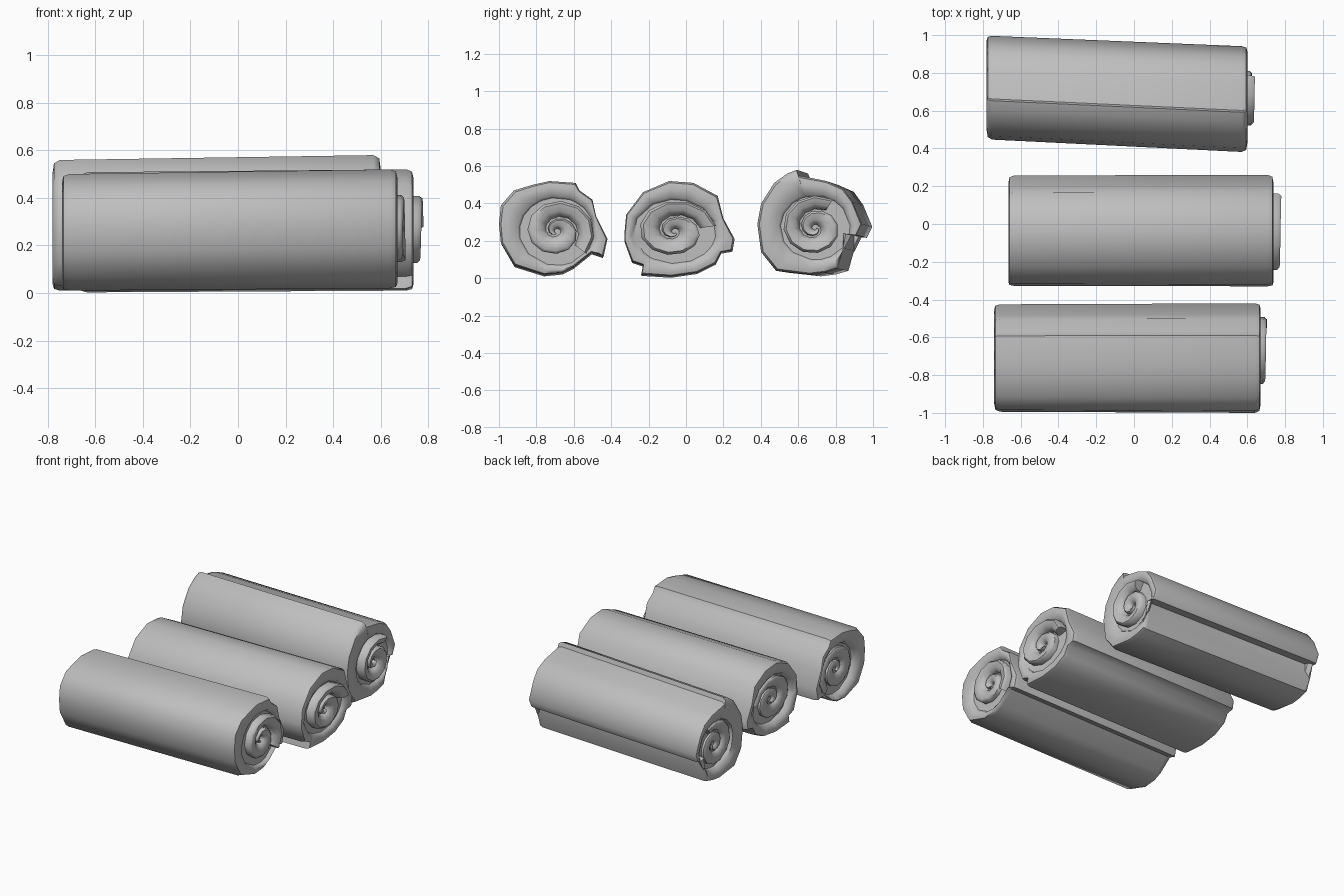
import bpy, bmesh, math
from mathutils import Vector

if "Cube" in bpy.data.objects:
    bpy.data.objects.remove(bpy.data.objects["Cube"])

fabric = bpy.data.materials.new("grey fabric")
fabric.use_nodes = True
GREY = (0.52, 0.52, 0.52, 1)
fabric.diffuse_color = GREY
fabric.node_tree.nodes["Principled BSDF"].inputs["Base Color"].default_value = GREY


def make_object(name, bm, angle):
    bmesh.ops.recalc_face_normals(bm, faces=bm.faces)
    mesh = bpy.data.meshes.new(name)
    bm.to_mesh(mesh)
    bm.free()
    mesh.materials.append(fabric)
    obj = bpy.data.objects.new(name, mesh)
    bpy.context.collection.objects.link(obj)
    bpy.ops.object.select_all(action='DESELECT')
    obj.select_set(True)
    bpy.context.view_layer.objects.active = obj
    bpy.ops.object.shade_smooth_by_angle(angle=math.radians(angle))
    return obj


def bridge(bm, rings, closed):
    """Skin neighbouring rows of vertices with quads."""
    for a, b in zip(rings, rings[1:]):
        n = len(a)
        for i in range(n if closed else n - 1):
            j = (i + 1) % n
            bm.faces.new((a[i], a[j], b[j], b[i]))


def build_body(name, outline, x0, x1, core, size, skew, grow):
    """Outer wrap: outline lofted along x, rolled edges, sunken ends."""
    bm = bmesh.new()
    centre = Vector(core)

    def ring(x, toward_core, inset=1.0):
        near_left = (x1 - x) / (x1 - x0)
        shift = Vector(skew) * near_left
        row = []
        for p in outline:
            d = Vector(p) / 100 - centre
            a = math.atan2(d.y / size[1], d.x / size[0])
            rim = Vector((math.cos(a) * size[0], math.sin(a) * size[1])) * inset
            q = centre + d.lerp(rim, toward_core) * (1 + (grow - 1) * near_left) + shift
            row.append(bm.verts.new((x, q.x, q.y)))
        return row

    rings = [ring(x0 + 0.045, 1, 0.95), ring(x0 + 0.015, 1, 1.03), ring(x0, 0.4),
             ring(x0 + 0.006, 0.1), ring(x0 + 0.03, 0),
             ring(x1 - 0.03, 0), ring(x1 - 0.006, 0.1), ring(x1, 0.4),
             ring(x1 - 0.008, 1, 1.04), ring(x1 - 0.025, 1, 0.98)]
    bridge(bm, rings, True)
    bm.faces.new(rings[0])
    bm.faces.new(rings[-1])
    return make_object(name, bm, 52)


def build_coil(name, x_base, x_tip, core, size, start, turns, shift=(0, 0)):
    """Inner layers: a rounded ribbon winding inwards on the end."""
    bm = bmesh.new()
    steps = int(turns * 12)
    section = ((0, 0), (0, 0.8), (0.15, 1), (0.6, 0.9), (0.9, 0.55), (1, 0))

    def radius(t):
        return max(1 - 0.9 * t ** 1.25, 0.04)

    rows = []
    for i in range(steps + 1):
        t = i / steps
        a = start + t * turns * math.tau
        width = 0.92 * (radius(t) - radius(t + 1 / turns))
        tip = x_tip - (x_tip - x_base) * 0.45 * t
        row = []
        for across, height in section:
            r = radius(t) - width * across
            row.append(bm.verts.new((x_base + (tip - x_base) * height,
                                     core[0] + shift[0] + math.cos(a) * size[0] * r,
                                     core[1] + shift[1] + math.sin(a) * size[1] * r)))
        rows.append(row)
    bridge(bm, rows, False)
    bm.faces.new(rows[0])
    bm.faces.new(rows[-1])
    return make_object(name, bm, 50)


# Cross-sections (y, z) in hundredths, with the loose flap of each roll
front_outline = [(-100, 29), (-99, 39), (-92, 47), (-82, 50), (-73, 52), (-59, 51), (-57, 47),
                 (-50, 42), (-48, 33), (-42, 21), (-44, 12), (-50, 14), (-60, 6),
                 (-66, 3), (-76, 2), (-92, 7), (-99, 19)]
middle_outline = [(-33, 23), (-32, 34), (-23, 46), (-9, 52), (4, 51), (17, 44), (20, 32),
                  (26, 21), (25, 15), (19, 14), (16, 8), (6, 3), (-8, 1),
                  (-24, 2), (-23, 7), (-29, 9), (-33, 20)]
back_outline = [(38, 29), (40, 40), (47, 51), (54, 56), (59, 58), (60, 55), (75, 52), (84, 48),
                (89, 41), (94, 29), (91, 23), (84, 24), (84, 16), (81, 5), (74, 3), (66, 2),
                (48, 4), (40, 14)]

# name, outline, x range, core tip, core centre, core radii, left-end skew, left-end scale
rolls = [
    ("front_roll", front_outline, -0.74, 0.67, 0.705, (-0.69, 0.25), (0.205, 0.185),
     (0.0, -0.015), 0.98),
    ("middle_roll", middle_outline, -0.665, 0.738, 0.78, (-0.06, 0.25), (0.225, 0.175),
     (0.0, -0.01), 0.99),
    ("back_roll", back_outline, -0.78, 0.6, 0.64, (0.69, 0.27), (0.19, 0.175),
     (0.062, -0.015), 0.98),
]

for i, (name, outline, x0, x1, tip, core, size, skew, grow) in enumerate(rolls):
    build_body(name + "_wrap", outline, x0, x1, core, size, skew, grow)
    start = math.radians(-40 + 50 * i)
    build_coil(name + "_right_coil", x1 - 0.04, tip, core, size, start, 1.8)
    build_coil(name + "_left_coil", x0 + 0.06, x0 + 0.01, core, size, start, 1.8, skew)
